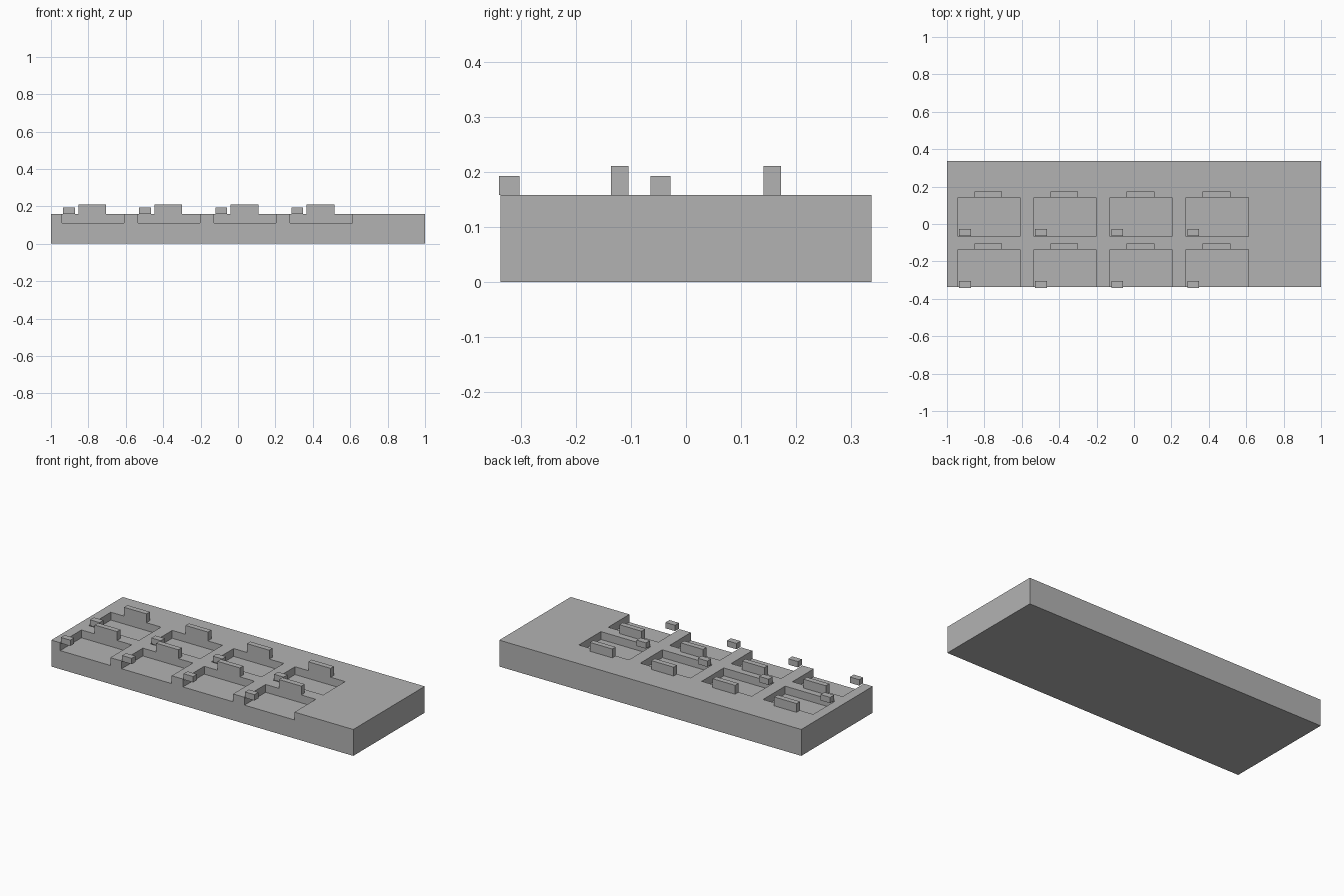
import bpy
import bmesh
from mathutils import Matrix, Vector

if "Cube" in bpy.data.objects:
    bpy.data.objects.remove(bpy.data.objects["Cube"], do_unlink=True)

grey = bpy.data.materials.new("plain_grey")
grey.use_nodes = True
grey.diffuse_color = (0.45, 0.45, 0.45, 1)
grey.node_tree.nodes["Principled BSDF"].inputs["Base Color"].default_value = grey.diffuse_color

TOP, FLOOR, HALF_Y = 0.158, 0.111, 0.338
COLUMNS = [-0.941 + 0.4067 * i for i in range(4)]   # left edge of each pocket


def make_boxes(name, boxes):
    """One object made of boxes, each given as (low corner, high corner)."""
    bm = bmesh.new()
    for low, high in boxes:
        low, high = Vector(low), Vector(high)
        place = Matrix.Translation((low + high) / 2) @ Matrix.Diagonal((*(high - low), 1))
        bmesh.ops.create_cube(bm, size=1, matrix=place)
    mesh = bpy.data.meshes.new(name)
    bm.to_mesh(mesh)
    bm.free()
    mesh.materials.append(grey)
    obj = bpy.data.objects.new(name, mesh)
    bpy.context.collection.objects.link(obj)
    return obj


# Rows: pocket front, pocket back, front of the small block
rows = {"front": (-0.5, -0.137, -0.341), "back": (-0.068, 0.141, -0.065)}

# Slab with recessed pockets; the front row opens through the front edge
slab = make_boxes("base_slab", [((-1, -HALF_Y, 0), (1, HALF_Y, TOP))])
cutter = make_boxes("pocket_cutter", [
    ((x, y0, FLOOR), (x + 0.332, y1, 0.5))
    for x in COLUMNS for y0, y1, _ in rows.values()])
cutter.hide_render = True
cut = slab.modifiers.new("pockets", "BOOLEAN")
cut.operation = "DIFFERENCE"
cut.solver = "EXACT"
cut.object = cutter
bpy.context.view_layer.objects.active = slab
bpy.ops.object.modifier_apply(modifier=cut.name)
bpy.data.objects.remove(cutter, do_unlink=True)

# A tall block behind each pocket and a small raised block at its front corner
for row, (_, back, small) in rows.items():
    for i, x in enumerate(COLUMNS, 1):
        make_boxes(f"{row}_tall_block_{i}",
                   [((x + 0.088, back, TOP), (x + 0.236, back + 0.032, 0.211))])
        make_boxes(f"{row}_small_block_{i}",
                   [((x + 0.006, small, TOP), (x + 0.069, small + 0.037, 0.193))])
